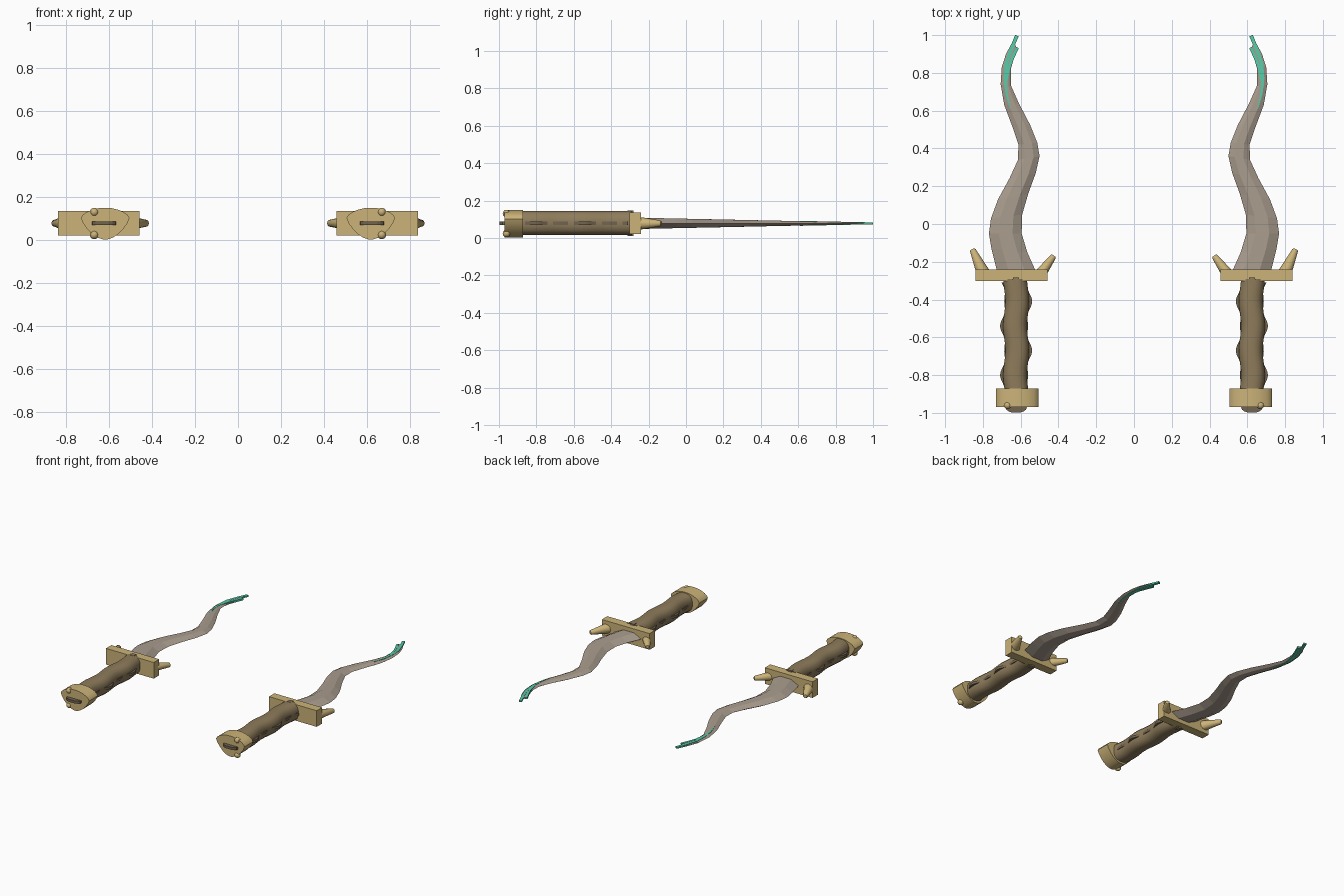
import bpy, bmesh, math
from mathutils import Vector

if "Cube" in bpy.data.objects:
    bpy.data.objects.remove(bpy.data.objects["Cube"])

ZC = 0.078   # mid height of the daggers
XC = 0.62    # handle axis


def material(name, rgb):
    m = bpy.data.materials.new(name)
    m.diffuse_color = (*rgb, 1)
    m.use_nodes = True
    m.node_tree.nodes["Principled BSDF"].inputs["Base Color"].default_value = m.diffuse_color
    return m


GOLD = material("pale gold", (0.60, 0.45, 0.19))
STEEL = material("warm grey steel", (0.40, 0.335, 0.27))
GRIP = material("brown grip", (0.27, 0.20, 0.105))
TANG = material("dark tang", (0.17, 0.13, 0.08))
TEAL = material("teal", (0.09, 0.60, 0.40))


def finish(name, bm, mat, smooth=None):
    """Turn a bmesh into an object mirrored to the other dagger."""
    bmesh.ops.recalc_face_normals(bm, faces=bm.faces)
    me = bpy.data.meshes.new(name)
    bm.to_mesh(me)
    bm.free()
    me.materials.append(mat)
    ob = bpy.data.objects.new(name, me)
    bpy.context.collection.objects.link(ob)
    if smooth:
        bpy.ops.object.select_all(action='DESELECT')
        ob.select_set(True)
        bpy.context.view_layer.objects.active = ob
        bpy.ops.object.shade_smooth_by_angle(angle=math.radians(smooth))
    mod = ob.modifiers.new("other_dagger", 'MIRROR')
    mod.use_mirror_merge = False
    return ob


def loft(name, rings, mat, smooth=None):
    """Skin a list of equal-length rings and cap both ends."""
    bm = bmesh.new()
    vs = [[bm.verts.new(p) for p in r] for r in rings]
    n = len(vs[0])
    for a, b in zip(vs, vs[1:]):
        for i in range(n):
            j = (i + 1) % n
            bm.faces.new((a[i], a[j], b[j], b[i]))
    bm.faces.new(vs[0])
    bm.faces.new(vs[-1])
    return finish(name, bm, mat, smooth)


# Wavy blade: left and right edge points, bevelled hexagonal section
edges = [(.52, -.25, .725, -.25), (.565, -.15, .755, -.13), (.595, -.05, .768, -.05),
         (.592, .05, .757, .03), (.56, .16, .72, .13), (.52, .27, .66, .24),
         (.50, .36, .614, .34), (.512, .43, .612, .42), (.55, .525, .642, .51),
         (.61, .64, .687, .63), (.65, .73, .706, .74), (.652, .82, .70, .83),
         (.635, .88, .678, .90), (.62, .93, .64, .97)]


def blade_half(y):
    return 0.03 - 0.026 * (y + 0.25) / 1.22


rings = []
for lx, ly, rx, ry in edges:
    L, R = Vector((lx, ly, ZC)), Vector((rx, ry, ZC))
    up = Vector((0, 0, blade_half((ly + ry) / 2)))
    a, b = L.lerp(R, 0.28), L.lerp(R, 0.70)
    rings.append([L, a + up, b + up, R, b - up, a - up])
loft("blade", rings, STEEL)


# Teal inlay strips that run out past the blade as two prongs
def strip(name, path):
    out = []
    for i, (x, y, w) in enumerate(path):
        p, q = path[max(i - 1, 0)], path[min(i + 1, len(path) - 1)]
        d = Vector((q[0] - p[0], q[1] - p[1], 0)).normalized()
        s = Vector((d.y, -d.x, 0)) * w / 2
        c, h = Vector((x, y, ZC)), Vector((0, 0, blade_half(y) + 0.0015))
        out.append([c - s + h, c + s + h, c + s - h, c - s - h])
    loft(name, out, TEAL)


strip("long_prong", [(.655, .61, .003), (.675, .69, .012), (.682, .77, .016),
                     (.676, .85, .018), (.652, .92, .018), (.62, .997, .02)])
strip("short_prong", [(.672, .76, .008), (.662, .83, .014), (.642, .88, .016),
                      (.617, .935, .016)])

# Grip: rounded section swaying slightly along its length
rings = []
for k in range(21):
    y = -0.89 + 0.60 * k / 20
    sway = 0.006 * math.cos((y + 0.80) * math.tau / 0.26)
    ring = []
    for i in range(16):
        t = math.tau * (i + 0.5) / 16
        c, s = math.cos(t), math.sin(t)
        ring.append((XC + 0.004 + sway + 0.064 * math.copysign(abs(c) ** 0.8, c), y,
                     ZC + 0.002 + 0.065 * math.copysign(abs(s) ** 0.8, s)))
    rings.append(ring)
loft("grip", rings, GRIP, 30)

# Flat tang: wavy sides peek out of the grip, rounded end shows at the pommel
rings = []
stations = [(-0.998, .022), (-0.992, .04), (-0.982, .053), (-0.965, .058), (-0.90, .06)]
stations += [(-0.87 + 0.56 * k / 40, 0) for k in range(41)]
for y, w in stations:
    ph = (y + 0.80) * math.tau / 0.26
    sway = 0 if w else 0.011 * math.cos(ph)
    w = w or 0.068 + 0.006 * math.cos(2 * ph)
    x = XC + 0.004 + sway
    rings.append([(x - w, y, ZC - .009), (x + w, y, ZC - .009),
                  (x + w, y, ZC + .009), (x - w, y, ZC + .009)])
loft("tang", rings, TANG)

# Collar where the grip meets the guard
bm = bmesh.new()
bmesh.ops.create_cube(bm, size=1)
for v in bm.verts:
    v.co = (XC + 0.005 + v.co.x * 0.03, -0.297 + v.co.y * 0.03, ZC + v.co.z * 0.136)
finish("collar", bm, GRIP)

# Cross guard
bm = bmesh.new()
bmesh.ops.create_cube(bm, size=1)
for v in bm.verts:
    v.co = (0.648 + v.co.x * 0.38, -0.272 + v.co.y * 0.062, 0.078 + v.co.z * 0.116)
finish("guard", bm, GOLD)

# Pommel: shallow arc above, deeper curve below, pointed at the sides
half = [(0, .150), (.03, .148), (.06, .141), (.088, .129), (.105, .116), (.113, .102),
        (.103, .078), (.085, .053), (.062, .029), (.035, .011), (.012, .003), (0, .002)]
outline = half + [(-x, z) for x, z in half[-2:0:-1]]
loft("pommel", [[(XC - .002 + x, y, z) for x, z in outline] for y in (-0.97, -0.872)],
     GOLD, 30)

# Studs on the pommel
for name, z in (("upper_stud", 0.130), ("lower_stud", 0.024)):
    bm = bmesh.new()
    bmesh.ops.create_uvsphere(bm, u_segments=16, v_segments=10, radius=0.02)
    bmesh.ops.translate(bm, verts=bm.verts, vec=(0.669, -0.96, z))
    finish(name, bm, GOLD, 40)


# Tapered horns on the guard
def horn(name, base, tip, r0, r1):
    a, b = Vector((*base, ZC)), Vector((*tip, ZC))
    d = (b - a).normalized()
    side, up = d.cross(Vector((0, 0, 1))), Vector((0, 0, 1))
    rings = []
    for c, r in ((a, r0), (b - d * 0.006, r1), (b, r1 * 0.7)):
        rings.append([c + (side * math.cos(t) + up * math.sin(t)) * r
                      for t in (math.tau * i / 12 for i in range(12))])
    loft(name, rings, GOLD, 35)


horn("outer_horn", (.798, -.26), (.856, -.133), .036, .016)
horn("inner_horn", (.492, -.26), (.424, -.168), .030, .016)
